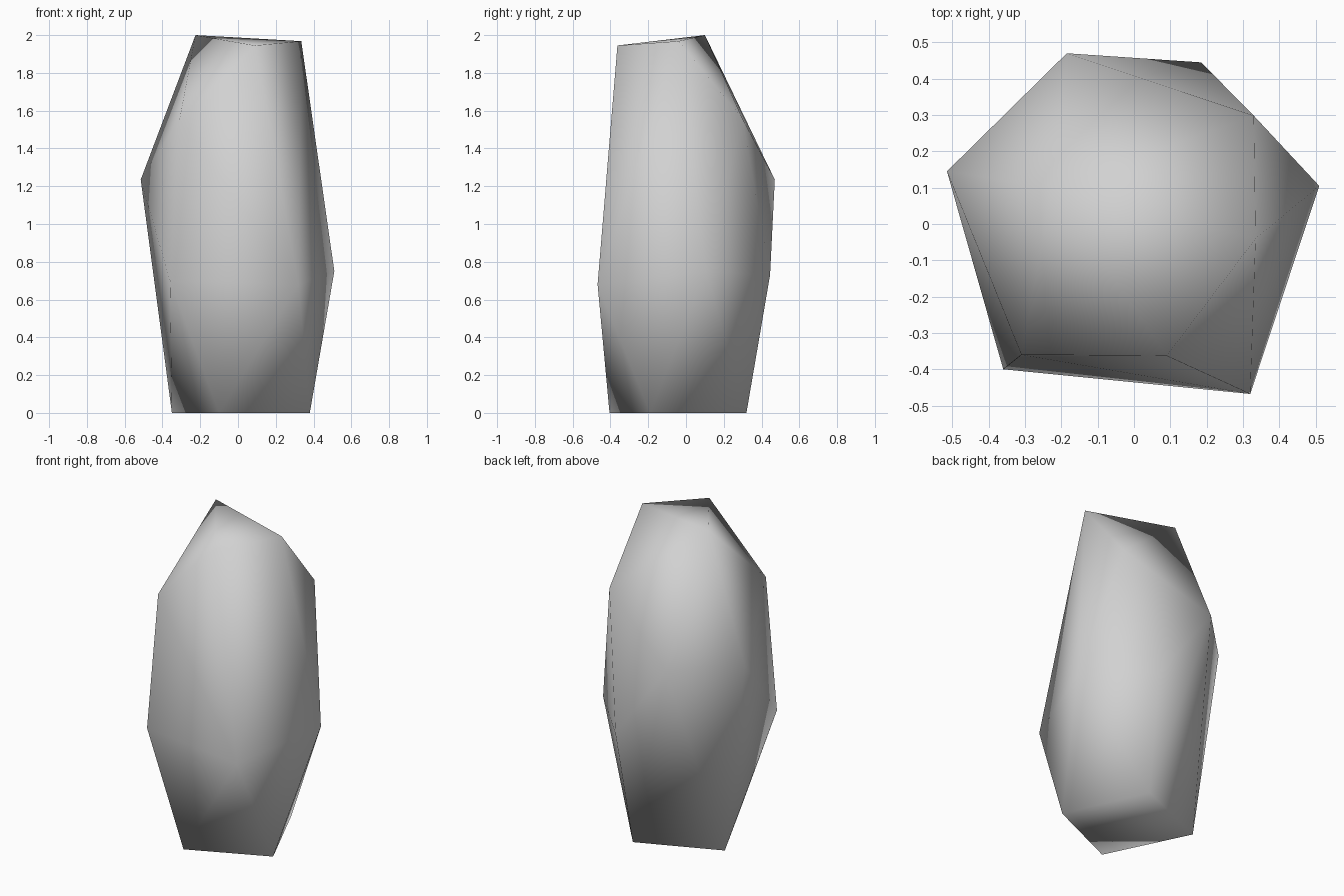
import bpy, bmesh

cube = bpy.data.objects.get("Cube")
if cube:
    bpy.data.objects.remove(cube, do_unlink=True)

# Stone colour
stone = bpy.data.materials.new("pale_grey_stone")
stone.use_nodes = True
grey = (0.64, 0.64, 0.64, 1)
stone.diffuse_color = grey
stone.node_tree.nodes["Principled BSDF"].inputs["Base Color"].default_value = grey

# Corner points of the boulder, layer by layer
crown = [(-.225, .10, 2.0), (.335, -.04, 1.968), (.09, -.363, 1.945)]
shoulder = [(.33, .298, 1.56), (-.31, -.36, 1.55),
            (-.515, .145, 1.235), (-.185, .47, 1.235)]
belly = [(.185, .445, .73), (.51, .105, .75),
         (.32, -.468, .68), (-.36, -.40, .70)]
foot = [(.38, -.19, 0), (-.10, -.405, 0), (-.35, .11, 0), (.15, .32, 0)]

# Wrap the points in a convex shell
bm = bmesh.new()
for point in crown + shoulder + belly + foot:
    bm.verts.new(point)
bmesh.ops.convex_hull(bm, input=bm.verts[:])
bmesh.ops.recalc_face_normals(bm, faces=bm.faces[:])
for face in bm.faces:
    face.smooth = True
mesh = bpy.data.meshes.new("boulder")
bm.to_mesh(mesh)
bm.free()
mesh.materials.append(stone)
boulder = bpy.data.objects.new("boulder", mesh)
bpy.context.collection.objects.link(boulder)
